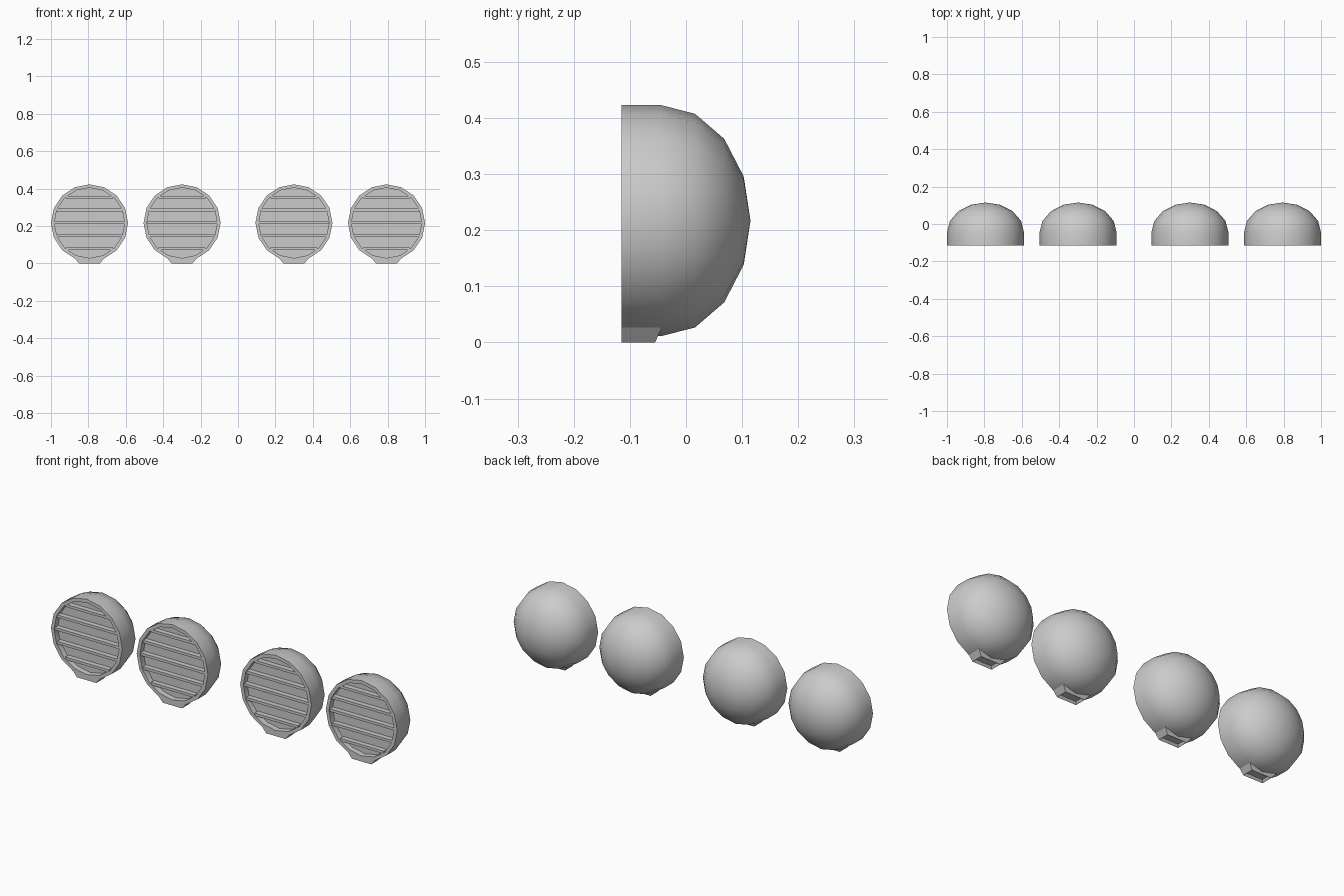
import bpy, bmesh, math

if "Cube" in bpy.data.objects:
    bpy.data.objects.remove(bpy.data.objects["Cube"])

R, RI, CZ = 0.206, 0.188, 0.217       # outer radius, inner rim radius, lamp centre height
FRONT, SEAM, BACK = -0.115, -0.045, 0.115
FLOOR = -0.085                        # depth of the recessed lens
SIDES = 16


def finish(bm, name, smooth=False):
    bmesh.ops.recalc_face_normals(bm, faces=bm.faces)
    me = bpy.data.meshes.new(name)
    bm.to_mesh(me)
    bm.free()
    ob = bpy.data.objects.new(name, me)
    bpy.context.collection.objects.link(ob)
    if smooth:
        bpy.context.view_layer.objects.active = ob
        ob.select_set(True)
        bpy.ops.object.shade_smooth_by_angle(angle=math.radians(32))
        ob.select_set(False)
    return ob


def housing(name, x):
    # lathe around y: recessed lens, rim, drum wall, domed back
    prof = [(RI, FLOOR), (RI, FRONT), (R, FRONT)]
    prof += [(R * math.cos(a), SEAM + (BACK - SEAM) * math.sin(a))
             for a in (math.radians(22.5 * i) for i in range(4))]
    bm = bmesh.new()
    rings = []
    for r, y in prof:
        rings.append([bm.verts.new((x + r * math.sin(t), y, CZ + r * math.cos(t)))
                      for t in (2 * math.pi * i / SIDES for i in range(SIDES))])
    for a, b in zip(rings, rings[1:]):
        for i in range(SIDES):
            j = (i + 1) % SIDES
            bm.faces.new((a[i], a[j], b[j], b[i]))
    bm.faces.new(rings[0])
    tip = bm.verts.new((x, BACK, CZ))
    for i in range(SIDES):
        bm.faces.new((rings[-1][i], rings[-1][(i + 1) % SIDES], tip))
    finish(bm, name, True)


def bar(name, x, dz):
    # horizontal grille bar spanning the rim
    h, half = 0.007, math.sqrt(RI ** 2 - dz ** 2) - 0.002
    bm = bmesh.new()
    bmesh.ops.create_cube(bm, size=1)
    for v in bm.verts:
        v.co = (x + v.co.x * 2 * half,
                FLOOR + 0.002 if v.co.y > 0 else FRONT + 0.004,
                CZ + dz + v.co.z * 2 * h)
    finish(bm, name)


def foot(name, x):
    # tapered foot with a pocket in its underside
    bm = bmesh.new()
    bmesh.ops.create_cube(bm, size=1)
    for v in bm.verts:
        top = v.co.z > 0
        w = 0.078 if top else 0.056
        v.co = (x + math.copysign(w, v.co.x),
                (-0.043 if top else -0.055) if v.co.y > 0 else FRONT,
                0.027 if top else 0.0)
    bm.normal_update()
    under = [f for f in bm.faces if f.normal.z < -0.9]
    bmesh.ops.inset_region(bm, faces=under, thickness=0.013)
    for v in under[0].verts:
        v.co.z = 0.012
    finish(bm, name)


# four lamps, two on each side
for side, s in (("left", -1), ("right", 1)):
    for pos, px in (("outer", 0.794), ("inner", 0.299)):
        tag = f"{side}_{pos}"
        housing(f"lamp_housing_{tag}", s * px)
        foot(f"lamp_foot_{tag}", s * px)
        for k in range(-2, 3):
            bar(f"grille_bar_{tag}_{k + 3}", s * px, k * 0.069)
